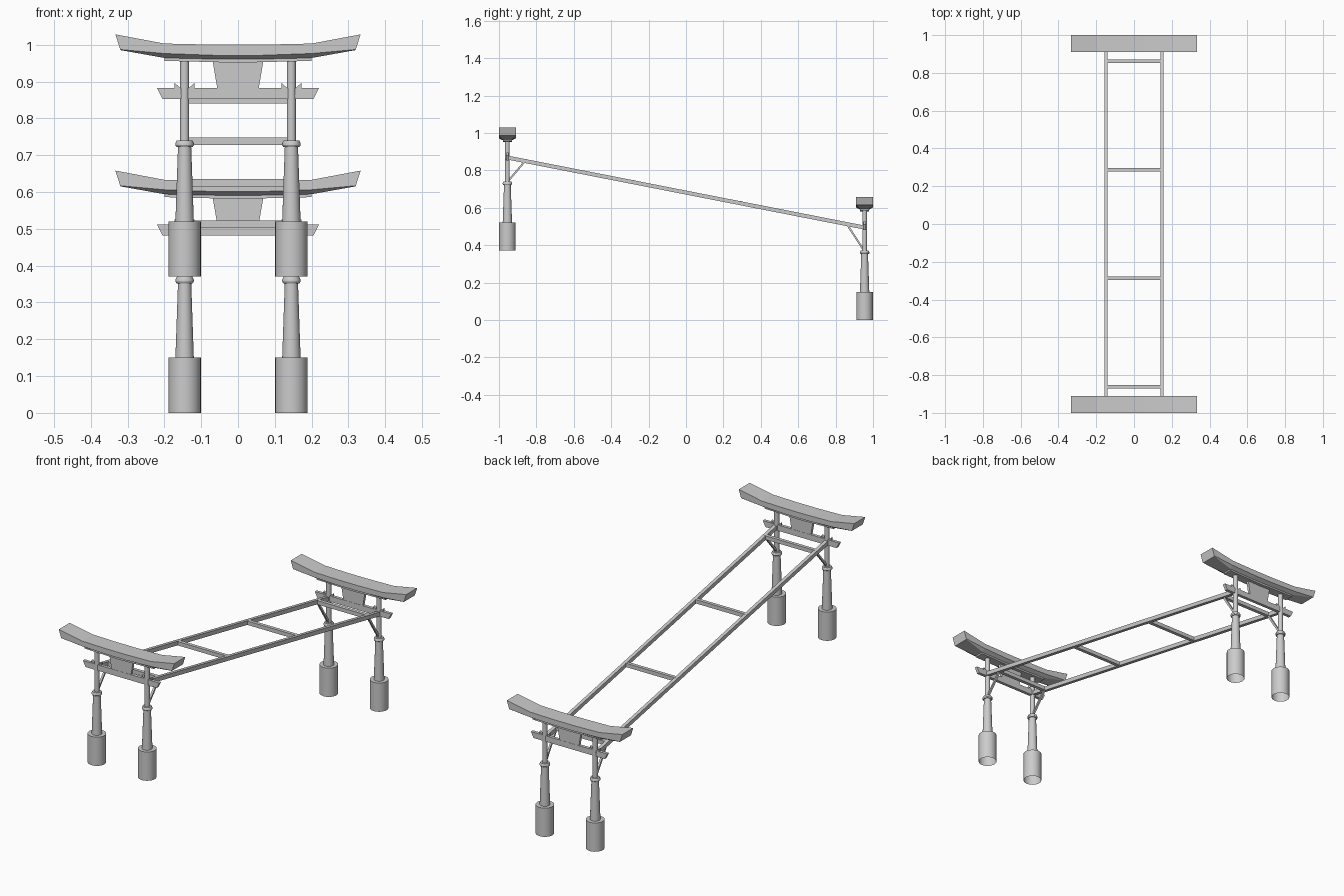
import bpy, bmesh, math
from mathutils import Vector

if "Cube" in bpy.data.objects:
    bpy.data.objects.remove(bpy.data.objects["Cube"])

GATES = (("front", -0.955, 0.37), ("back", 0.955, 0.0))
POST_X = 0.145


def make(name, verts, faces, smooth=False):
    mesh = bpy.data.meshes.new(name)
    mesh.from_pydata(verts, [], faces)
    bm = bmesh.new()
    bm.from_mesh(mesh)
    bmesh.ops.recalc_face_normals(bm, faces=bm.faces)
    bm.to_mesh(mesh)
    bm.free()
    ob = bpy.data.objects.new(name, mesh)
    bpy.context.collection.objects.link(ob)
    if smooth:
        bpy.context.view_layer.objects.active = ob
        ob.select_set(True)
        bpy.ops.object.shade_smooth_by_angle(angle=math.radians(30))
        ob.select_set(False)
    return ob


def loft(name, rings, cap_start=True, cap_end=True, smooth=False):
    n = len(rings[0])
    verts = [v for ring in rings for v in ring]
    faces = [(a * n + i, a * n + (i + 1) % n, (a + 1) * n + (i + 1) % n, (a + 1) * n + i)
             for a in range(len(rings) - 1) for i in range(n)]
    if cap_start:
        faces.append(tuple(range(n)))
    if cap_end:
        faces.append(tuple(range(len(verts) - n, len(verts))))
    return make(name, verts, faces, smooth)


def slab(name, outline, y, half):
    # extrude an x-z outline along y
    return loft(name, [[(x, y + s * half, z) for x, z in outline] for s in (-1, 1)])


def bar(name, a, b, w, h):
    # rectangular bar between two points
    a, b = Vector(a), Vector(b)
    d = (b - a).normalized()
    side = d.cross(Vector((0, 0, 1))).normalized()
    up = side.cross(d)
    offs = [side * i * w / 2 + up * j * h / 2 for i, j in ((-1, -1), (1, -1), (1, 1), (-1, 1))]
    return loft(name, [[p + o for o in offs] for p in (a, b)])


def rail_z(y):
    return 0.681 - 0.196 * y


# turned post with footing (open underneath), tapered column, collar and pole
POST = [(0.044, 0), (0.044, 0.15), (0.025, 0.15), (0.018, 0.352), (0.022, 0.352),
        (0.025, 0.357), (0.025, 0.362), (0.021, 0.37), (0.0125, 0.37), (0.0125, 0.59)]
# roof stations: (x top, z top), (x middle, z middle), (x low, z low)
ROOF = [((0.333, 0.658), (0.320, 0.617), (0.318, 0.615)),
        ((0.200, 0.633), (0.200, 0.606), (0.200, 0.594)),
        ((0.060, 0.630), (0.060, 0.601), (0.060, 0.591))]

for tag, y, zb in GATES:
    for side, s in (("left", -1), ("right", 1)):
        x = s * POST_X
        rings = [[(x + r * math.cos(i * math.tau / 24), y + r * math.sin(i * math.tau / 24), zb + z)
                  for i in range(24)] for r, z in POST]
        loft(f"{tag}_{side}_post", rings, cap_start=False, smooth=True)
        # wedges either side of the post on the tie beam
        for k in (-1, 1):
            slab(f"{tag}_{side}_wedge_{'inner' if k * s < 0 else 'outer'}",
                 [(x + k * 0.011, zb + 0.505), (x + k * 0.027, zb + 0.505),
                  (x + k * 0.027, zb + 0.526), (x + k * 0.011, zb + 0.512)], y, 0.006)
        # diagonal brace up to the rail
        inward = -1 if y > 0 else 1
        yr = y + inward * 0.095
        bar(f"{tag}_{side}_brace", (x, y + inward * 0.006, zb + 0.375), (x, yr, rail_z(yr)), 0.01, 0.01)

    # tie beam, centre panel and lower lintel
    slab(f"{tag}_tie_beam", [(-0.205, zb + 0.482), (0.205, zb + 0.482),
                             (0.22, zb + 0.512), (-0.22, zb + 0.512)], y, 0.008)
    slab(f"{tag}_centre_panel", [(-0.056, zb + 0.51), (0.056, zb + 0.51),
                                 (0.07, zb + 0.592), (-0.07, zb + 0.592)], y, 0.007)
    slab(f"{tag}_lower_lintel", [(-0.2, zb + 0.586), (0, zb + 0.581), (0.2, zb + 0.586),
                                 (0.2, zb + 0.6), (-0.2, zb + 0.6)], y, 0.024)

    # upswept roof beam
    rings = []
    for s, stations in ((-1, ROOF), (1, ROOF[::-1])):
        for t, m, l in stations:
            lowy = 0.043 if l[0] > 0.3 else 0.026
            pts = [(t, 0.045), (m, 0.045), (l, lowy), (l, -lowy), (m, -0.045), (t, -0.045)]
            rings.append([(s * p[0], y + dy, zb + p[1]) for p, dy in pts])
    loft(f"{tag}_roof_beam", rings)

# sloping side rails
for side, s in (("left", -1), ("right", 1)):
    bar(f"{side}_rail", (s * 0.148, -0.962, rail_z(-0.962)), (s * 0.148, 0.962, rail_z(0.962)), 0.018, 0.021)

# rungs between the rails
for i, y in enumerate((-0.862, -0.287, 0.287, 0.862)):
    bar(f"rung_{i + 1}", (-0.145, y, rail_z(y)), (0.145, y, rail_z(y)), 0.018, 0.02)
